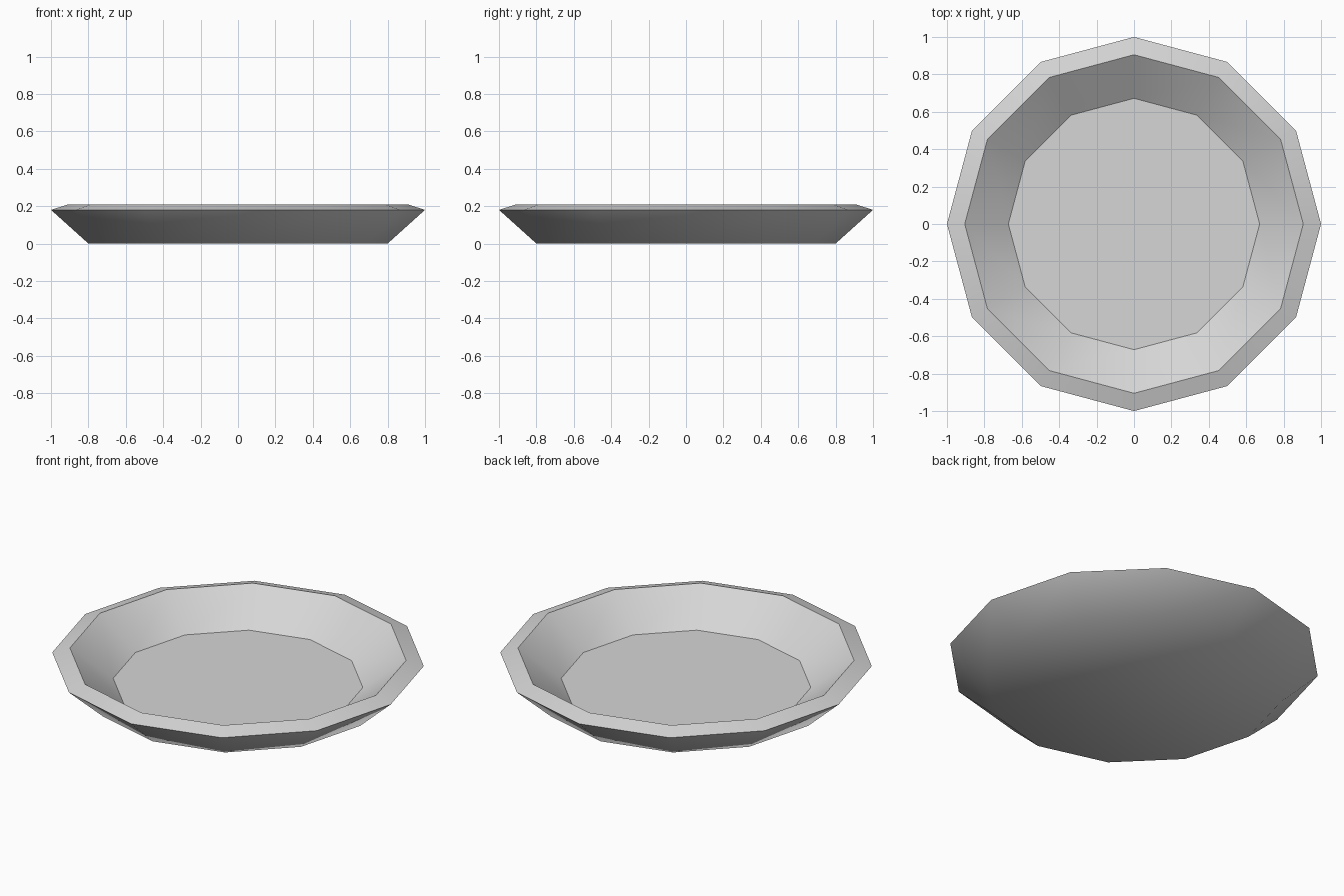
import bpy
import bmesh
import math

if "Cube" in bpy.data.objects:
    bpy.data.objects.remove(bpy.data.objects["Cube"], do_unlink=True)

SIDES = 12
FOOT, RIM_OUTER, RIM_INNER, FLOOR = range(4)
# Radius and height of each ring, from the underside over the rim to the floor
PROFILE = [(0.8, 0.0), (1.0, 0.18), (0.905, 0.21), (0.672, 0.04)]
SHARP_RINGS = (RIM_OUTER, RIM_INNER, FLOOR)


def make_material(name, colour):
    mat = bpy.data.materials.new(name)
    mat.use_nodes = True
    mat.diffuse_color = colour
    bsdf = next(n for n in mat.node_tree.nodes if n.type == "BSDF_PRINCIPLED")
    bsdf.inputs["Base Color"].default_value = colour
    return mat


def add_ring(bm, radius, height):
    angles = [math.tau * i / SIDES for i in range(SIDES)]
    return [bm.verts.new((radius * math.cos(a), radius * math.sin(a), height))
            for a in angles]


# Plate: rings joined by bands, closed by an underside and a floor
bm = bmesh.new()
rings = [add_ring(bm, r, z) for r, z in PROFILE]
for low, high in zip(rings, rings[1:]):
    for i in range(SIDES):
        j = (i + 1) % SIDES
        bm.faces.new((low[i], low[j], high[j], high[i]))
bm.faces.new(reversed(rings[FOOT]))
bm.faces.new(rings[FLOOR])
bmesh.ops.recalc_face_normals(bm, faces=bm.faces)

# Rounded shading around the sides, crisp edges at the rim and floor
for face in bm.faces:
    face.smooth = True
for index in SHARP_RINGS:
    ring = rings[index]
    for i in range(SIDES):
        bm.edges.get((ring[i], ring[(i + 1) % SIDES])).smooth = False

mesh = bpy.data.meshes.new("plate")
bm.to_mesh(mesh)
bm.free()
mesh.materials.append(make_material("light_grey", (0.67, 0.67, 0.67, 1.0)))
plate = bpy.data.objects.new("plate", mesh)
bpy.context.collection.objects.link(plate)
